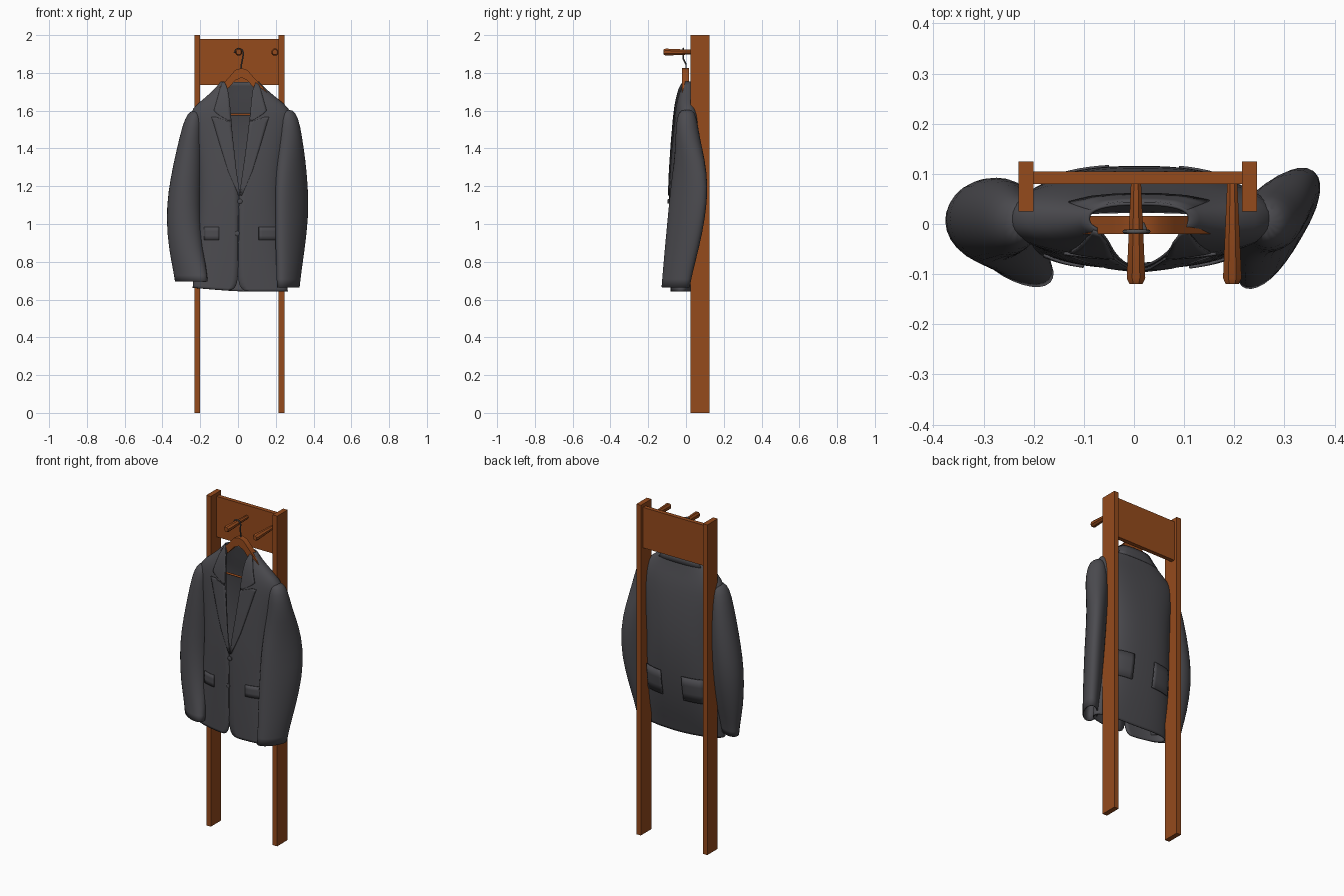
import bpy, bmesh, math
from mathutils import Vector

if "Cube" in bpy.data.objects:
    bpy.data.objects.remove(bpy.data.objects["Cube"])


def material(name, rgb):
    m = bpy.data.materials.new(name)
    m.diffuse_color = (*rgb, 1)
    m.use_nodes = True
    m.node_tree.nodes["Principled BSDF"].inputs["Base Color"].default_value = m.diffuse_color
    return m


WOOD = material("brown wood", (0.30, 0.069, 0.012))
CLOTH = material("charcoal cloth", (0.072, 0.071, 0.08))
METAL = material("hook metal", (0.09, 0.088, 0.09))


def make(name, bm, mat, smooth=None, subsurf=0, thick=0, offset=0):
    bmesh.ops.recalc_face_normals(bm, faces=bm.faces)
    me = bpy.data.meshes.new(name)
    bm.to_mesh(me)
    bm.free()
    me.materials.append(mat)
    ob = bpy.data.objects.new(name, me)
    bpy.context.collection.objects.link(ob)
    if smooth:
        bpy.ops.object.select_all(action='DESELECT')
        ob.select_set(True)
        bpy.context.view_layer.objects.active = ob
        bpy.ops.object.shade_smooth_by_angle(angle=math.radians(smooth))
    if subsurf:
        ob.modifiers.new("round", 'SUBSURF').levels = subsurf
    if thick:
        s = ob.modifiers.new("thickness", 'SOLIDIFY')
        s.thickness, s.offset = thick, offset
    return ob


def box(name, x0, x1, y0, y1, z0, z1, mat):
    bm = bmesh.new()
    bmesh.ops.create_cube(bm, size=1)
    for v in bm.verts:
        v.co = ((x0 + x1) / 2 + v.co.x * (x1 - x0),
                (y0 + y1) / 2 + v.co.y * (y1 - y0),
                (z0 + z1) / 2 + v.co.z * (z1 - z0))
    return make(name, bm, mat)


def loft(bm, rings, closed):
    """Bridge rows of points with quads."""
    rows = [[bm.verts.new(p) for p in r] for r in rings]
    for a, b in zip(rows, rows[1:]):
        n = len(a)
        for i in range(n if closed else n - 1):
            j = (i + 1) % n
            bm.faces.new((a[i], a[j], b[j], b[i]))
    return rows


def lathe_y(name, x, z, profile, mat, sides=8):
    """Round part along y from (y, radius) pairs."""
    bm = bmesh.new()
    rings = [[(x + r * math.cos(2 * math.pi * (i + .5) / sides), y,
               z + r * math.sin(2 * math.pi * (i + .5) / sides)) for i in range(sides)]
             for y, r in profile]
    rows = loft(bm, rings, True)
    bm.faces.new(rows[0])
    bm.faces.new(rows[-1])
    return make(name, bm, mat, 40)


def wire(name, pts, radius, mat):
    c = bpy.data.curves.new(name, 'CURVE')
    c.dimensions, c.bevel_depth, c.bevel_resolution = '3D', radius, 2
    c.use_fill_caps = True
    s = c.splines.new('POLY')
    s.points.add(len(pts) - 1)
    for p, q in zip(s.points, pts):
        p.co = (*q, 1)
    c.materials.append(mat)
    bpy.context.collection.objects.link(bpy.data.objects.new(name, c))


# Rack: two posts, top board, two pegs
box("left_post", -0.23, -0.20, 0.025, 0.125, 0, 2, WOOD)
box("right_post", 0.215, 0.245, 0.025, 0.125, 0, 2, WOOD)
box("top_board", -0.20, 0.215, 0.08, 0.105, 1.735, 1.98, WOOD)
for label, px in (("middle", 0.004), ("right", 0.196)):
    lathe_y(label + "_peg", px, 1.91,
            [(0.082, 0.011), (-0.108, 0.02), (-0.12, 0.014)], WOOD)

# Hanger: bent wooden arms, trouser bar, wire hook
bm = bmesh.new()
arm = [(-0.2, 1.60, .035), (-0.1, 1.72, .045), (-0.045, 1.78, .055), (-0.015, 1.815, .055),
       (0.018, 1.825, .05), (0.05, 1.815, .055), (0.08, 1.78, .055), (0.135, 1.72, .045),
       (0.23, 1.60, .035)]
rows = loft(bm, [[(x, -0.02, z), (x, 0.016, z), (x, 0.016, z - h), (x, -0.02, z - h)]
                 for x, z, h in arm], True)
bm.faces.new(rows[0])
bm.faces.new(rows[-1])
make("hanger_arms", bm, WOOD, 40)
wire("hanger_bar", [(-0.19, 0, 1.58), (0.22, 0, 1.58)], 0.006, WOOD)
wire("hanger_hook", [(0.018, 0, 1.81), (0.018, 0.0, 1.845), (0.024, -0.015, 1.875),
                     (0.029, -0.015, 1.905), (0.022, -0.015, 1.923), (0.004, -0.015, 1.93),
                     (-0.012, -0.015, 1.923), (-0.019, -0.015, 1.905)], 0.004, METAL)

# Jacket body levels: z, x left, x right, y front, y back, left and right front edge
LEVELS = [(1.752, -0.09, 0.11, -0.02, 0.04, -0.07, 0.095),
          (1.71, -0.125, 0.15, -0.036, 0.05, -0.052, 0.085),
          (1.66, -0.18, 0.21, -0.048, 0.06, -0.045, 0.075),
          (1.61, -0.245, 0.275, -0.056, 0.072, -0.04, 0.068),
          (1.55, -0.255, 0.285, -0.063, 0.088, -0.035, 0.06),
          (1.42, -0.228, 0.255, -0.074, 0.105, -0.025, 0.045),
          (1.28, -0.215, 0.235, -0.083, 0.114, -0.012, 0.025),
          (1.15, -0.212, 0.23, -0.088, 0.114, 0.005, 0.005),
          (0.98, -0.22, 0.24, -0.086, 0.10, 0.005, -0.002),
          (0.82, -0.23, 0.25, -0.084, 0.072, 0.003, -0.002),
          (0.71, -0.235, 0.258, -0.081, 0.042, 0.0, 0.0),
          (0.67, -0.238, 0.26, -0.08, 0.032, -0.01, 0.008),
          (0.643, -0.238, 0.262, -0.079, 0.025, -0.03, 0.03)]
N = 2.5


def body_ring(z, xl, xr, yf, yb, gl, gr, n=33):
    xc, w, yc, h = (xl + xr) / 2, (xr - xl) / 2, (yf + yb) / 2, (yb - yf) / 2

    def ang(x):
        u = (x - xc) / w
        return math.acos(math.copysign(abs(u) ** (N / 2), u))
    t0, t1 = 2 * math.pi - ang(gl), -ang(gr)
    pts = []
    for i in range(n):
        t = t0 + (t1 - t0) * i / (n - 1)
        c, s = math.cos(t), math.sin(t)
        x = xc + w * math.copysign(abs(c) ** (2 / N), c)
        lift = 0.02 * min(abs(x) / 0.25, 1) * (z < 0.69) * (x < 0)
        pts.append((x, yc + h * math.copysign(abs(s) ** (2 / N), s), z + lift))
    return pts


def surface_y(x, z, back=False):
    """Depth of the body surface at a front-view position."""
    for a, b in zip(LEVELS, LEVELS[1:]):
        if a[0] >= z >= b[0]:
            k = (a[0] - z) / (a[0] - b[0])
            _, xl, xr, yf, yb, _, _ = [p + (q - p) * k for p, q in zip(a, b)]
            u = min(abs((x - (xl + xr) / 2) / ((xr - xl) / 2)), 0.96)
            d = (yb - yf) / 2 * (1 - u ** N) ** (1 / N)
            return (yf + yb) / 2 + (d if back else -d)


bm = bmesh.new()
loft(bm, [body_ring(*lv) for lv in LEVELS], False)
make("jacket_body", bm, CLOTH, 60, 1, 0.006)


def patch(name, rows, back=False, lift=0.005, cols=6):
    """Cloth piece lying on the body, from (z, x0, x1) rows."""
    fine = []
    for a, b in zip(rows, rows[1:]):
        fine += [[p + (q - p) * k / 3 for p, q in zip(a, b)] for k in range(3)]
    fine.append(rows[-1])
    sign = 1 if back else -1
    bm = bmesh.new()
    grid = []
    for z, x0, x1 in fine:
        xs = [x0 + (x1 - x0) * i / cols for i in range(cols + 1)]
        grid.append([(x, surface_y(x, z, back) + sign * lift, z) for x in xs])
    loft(bm, grid, False)
    make(name, bm, CLOTH, 40, 0, 0.006)


# Lapels, collar, pocket flaps and pocket bags (jacket centre is x = 0.012)
LAPEL = [(1.565, 0.152, 0.125), (1.535, 0.142, 0.05), (1.42, 0.108, 0.035),
         (1.28, 0.064, 0.02), (1.15, 0.008, 0.0)]
COLLAR = [(1.75, 0.093, 0.082), (1.71, 0.108, 0.066), (1.65, 0.125, 0.058),
          (1.60, 0.14, 0.054), (1.585, 0.125, 0.053), (1.545, 0.06, 0.052)]
for side, s in (("left", -1), ("right", 1)):
    for part, rows in (("lapel", LAPEL), ("collar", COLLAR)):
        patch(side + "_" + part, [(z, 0.012 + s * a, 0.012 + s * b) for z, a, b in rows])
patch("back_collar", [(1.75, -0.085, 0.105), (1.68, -0.13, 0.15)], True, 0.003)
patch("left_pocket_flap", [(0.985, -0.18, -0.10), (0.915, -0.18, -0.10)])
patch("right_pocket_flap", [(0.985, 0.11, 0.215), (0.915, 0.11, 0.215)])
patch("left_pocket_bag", [(1.03, -0.175, -0.05), (0.88, -0.175, -0.05)], True, 0.012)
patch("right_pocket_bag", [(1.03, 0.09, 0.205), (0.88, 0.09, 0.205)], True, 0.012)


# Sleeves: rings of centre x, centre y, z, radius x, radius y, turn in degrees
def sleeve(name, rings, sides=14):
    bm = bmesh.new()
    pts = []
    for cx, cy, z, rx, ry, turn in rings:
        row = []
        a = math.radians(turn)
        for i in range(sides):
            # start angle keeps the rows aligned while the section turns
            t = 2 * math.pi * i / sides - a
            p, q = rx * math.cos(t), ry * math.sin(t)
            row.append((cx + p * math.cos(a) - q * math.sin(a),
                        cy + p * math.sin(a) + q * math.cos(a), z))
        pts.append(row)
    rows = loft(bm, pts, True)
    bm.faces.new(rows[0])
    make(name, bm, CLOTH, 60, 1, 0.006)


sleeve("left_sleeve", [(-0.225, 0.005, 1.60, .022, .03, 0), (-0.235, 0.003, 1.56, .046, .055, 0),
                       (-0.25, 0.008, 1.46, .058, .07, 0), (-0.265, 0.012, 1.32, .076, .08, -5),
                       (-0.283, 0.01, 1.17, .087, .083, -10), (-0.289, 0.003, 1.03, .092, .08, -15),
                       (-0.277, -0.02, 0.87, .094, .066, -22),
                       (-0.255, -0.045, 0.76, .098, .05, -30),
                       (-0.247, -0.058, 0.695, .1, .045, -34)])
sleeve("right_sleeve", [(0.262, 0.005, 1.605, .026, .03, 0), (0.268, 0.003, 1.565, .05, .052, 10),
                        (0.274, 0.008, 1.46, .066, .062, 30), (0.28, 0.02, 1.34, .095, .058, 48),
                        (0.284, 0.018, 1.2, .121, .054, 51), (0.286, 0.004, 1.04, .122, .054, 51),
                        (0.276, -0.022, 0.87, .108, .05, 52),
                        (0.27, -0.043, 0.75, .092, .045, 54),
                        (0.266, -0.055, 0.665, .086, .04, 55)])

# Front buttons and cuff buttons
for i, (bx, bz) in enumerate(((0.01, 1.12), (-0.004, 0.95))):
    y = surface_y(bx, bz)
    lathe_y(f"front_button_{i + 1}", bx, bz, [(y, 0.013), (y - 0.008, 0.013), (y - 0.01, 0.009)],
            CLOTH, 12)
for side, bx, by in (("left", -0.322, -0.035), ("right", 0.313, -0.02)):
    for i in range(3):
        bm = bmesh.new()
        bmesh.ops.create_uvsphere(bm, u_segments=8, v_segments=6, radius=0.008)
        bmesh.ops.translate(bm, verts=bm.verts, vec=Vector((bx, by, 0.73 + 0.025 * i)))
        make(f"{side}_cuff_button_{i + 1}", bm, CLOTH, 60)
